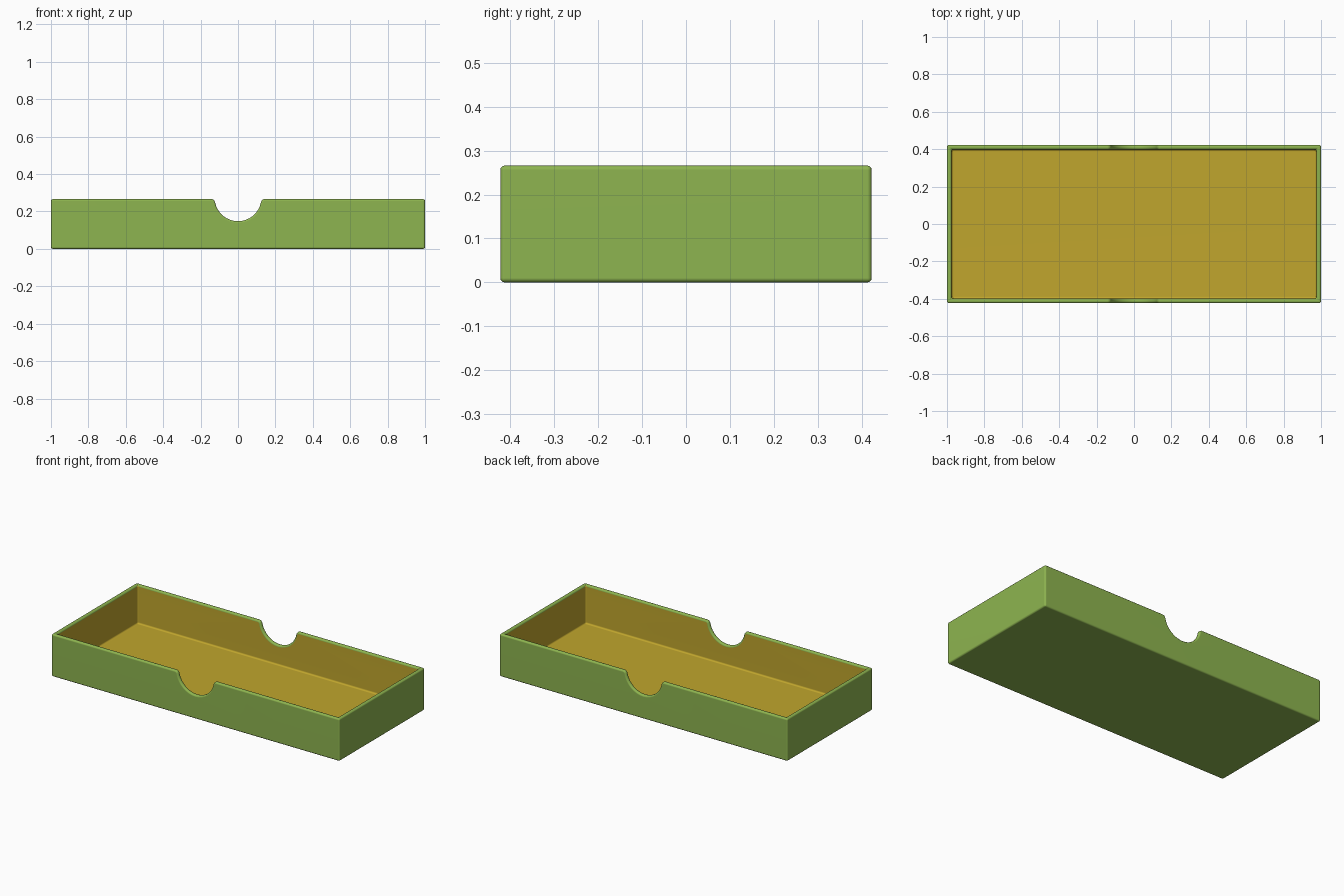
import bpy, bmesh
from math import sin, cos, pi, sqrt, atan2

cube = bpy.data.objects.get("Cube")
if cube:
    bpy.data.objects.remove(cube)

HALF_X, HALF_Y, HEIGHT = 1.0, 0.423, 0.266
WALL, BEVEL = 0.025, 0.01


def material(name, rgb):
    m = bpy.data.materials.new(name)
    m.use_nodes = True
    m.diffuse_color = (*rgb, 1)
    m.node_tree.nodes["Principled BSDF"].inputs["Base Color"].default_value = (*rgb, 1)
    return m


def notch_profile(radius=0.125, centre=0.273, fillet=0.02, steps=16):
    """Thumb notch as (x, z) points, left to right, with rounded shoulders."""
    fz = HEIGHT - fillet
    fx = sqrt((radius + fillet) ** 2 - (centre - fz) ** 2)
    tilt = atan2(centre - fz, fx)
    shoulder = [(fx + fillet * cos(a), fz + fillet * sin(a))
                for a in (pi / 2 + (pi / 2 - tilt) * i / 5 for i in range(5))]
    bowl = [(radius * cos(a), centre + radius * sin(a))
            for a in (pi + tilt + (pi - 2 * tilt) * i / steps for i in range(steps + 1))]
    return [(-x, z) for x, z in shoulder] + bowl + shoulder[::-1]


bm = bmesh.new()
notch = notch_profile()


def shell(inset, bottom):
    """One skin of the tray: four notched or plain walls and a base."""
    hx, hy = HALF_X - inset, HALF_Y - inset
    corners = [(-hx, -hy), (hx, -hy), (hx, hy), (-hx, hy)]
    low = [bm.verts.new((x, y, bottom)) for x, y in corners]
    high = [bm.verts.new((x, y, HEIGHT)) for x, y in corners]
    front = [bm.verts.new((x, -hy, z)) for x, z in notch]
    back = [bm.verts.new((-x, hy, z)) for x, z in notch]
    between = [front, [], back, []]
    rim = []
    for i in range(4):
        j = (i + 1) % 4
        bm.faces.new([low[i], low[j], high[j]] + between[i][::-1] + [high[i]])
        rim += [high[i]] + between[i]
    bm.faces.new(low[::-1])
    return rim


# Outer and inner skins joined by the rim
outer = shell(0, 0)
inner = shell(WALL, WALL)
for i in range(len(outer)):
    j = (i + 1) % len(outer)
    bm.faces.new([outer[i], outer[j], inner[j], inner[i]])
bmesh.ops.recalc_face_normals(bm, faces=bm.faces)

# Soften every hard edge
hard = [e for e in bm.edges if e.calc_face_angle(0) > 0.7]
bmesh.ops.bevel(bm, geom=hard, offset=BEVEL, offset_type='OFFSET', segments=3,
                profile=0.5, affect='EDGES', clamp_overlap=False)

# Lining colour on everything inside the walls
for f in bm.faces:
    c = f.calc_center_median()
    inside = abs(c.x) < HALF_X - WALL + 1e-4 and abs(c.y) < HALF_Y - WALL + 1e-4
    f.material_index = int(inside and c.z > WALL - 1e-4)

mesh = bpy.data.meshes.new("tray")
bm.to_mesh(mesh)
bm.free()
mesh.materials.append(material("green", (0.27, 0.46, 0.08)))
mesh.materials.append(material("mustard lining", (0.53, 0.38, 0.026)))
tray = bpy.data.objects.new("tray", mesh)
bpy.context.collection.objects.link(tray)
bpy.context.view_layer.objects.active = tray
tray.select_set(True)
bpy.ops.object.shade_smooth_by_angle(angle=0.7)

# Keep the flat walls flat next to the rounded edges
weighted = tray.modifiers.new("flat walls", 'WEIGHTED_NORMAL')
weighted.keep_sharp = True
